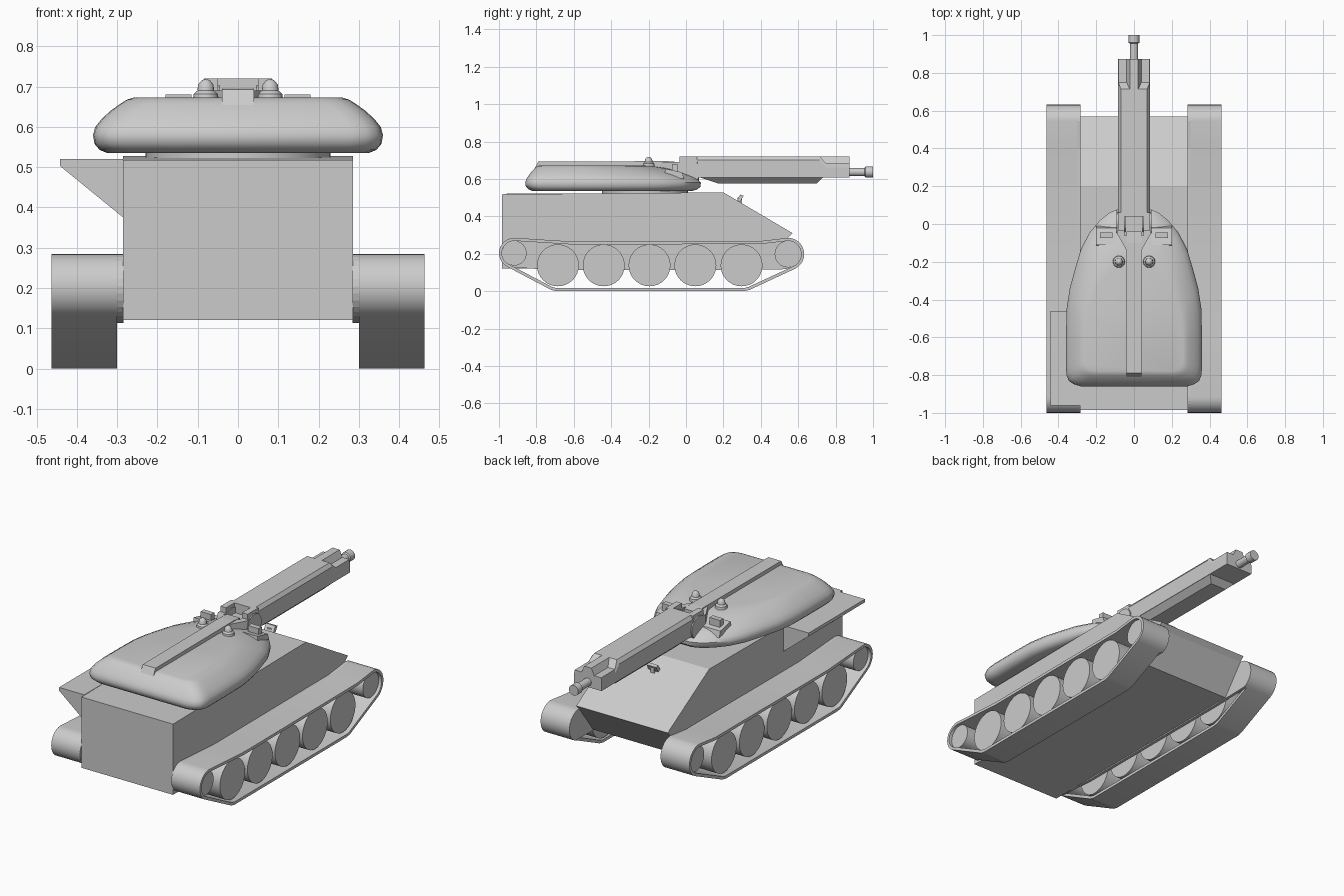
import bpy, bmesh, math
from mathutils import Vector

if "Cube" in bpy.data.objects:
    bpy.data.objects.remove(bpy.data.objects["Cube"])


def finish(name, bm, smooth=None):
    bmesh.ops.remove_doubles(bm, verts=bm.verts, dist=1e-5)
    bmesh.ops.recalc_face_normals(bm, faces=bm.faces)
    me = bpy.data.meshes.new(name)
    bm.to_mesh(me)
    bm.free()
    ob = bpy.data.objects.new(name, me)
    bpy.context.collection.objects.link(ob)
    if smooth:
        bpy.context.view_layer.objects.active = ob
        ob.select_set(True)
        bpy.ops.object.shade_smooth_by_angle(angle=math.radians(smooth))
        ob.select_set(False)
    return ob


def loft(name, rings, caps=True, closed=False, smooth=None):
    """Skin equal-length point rings."""
    bm = bmesh.new()
    vr = [[bm.verts.new(p) for p in r] for r in rings]
    n = len(vr[0])
    pairs = list(zip(vr, vr[1:])) + ([(vr[-1], vr[0])] if closed else [])
    for a, b in pairs:
        for i in range(n):
            bm.faces.new((a[i], a[(i + 1) % n], b[(i + 1) % n], b[i]))
    if caps and not closed:
        bm.faces.new(vr[0])
        bm.faces.new(vr[-1])
    return finish(name, bm, smooth)


def place(axis, u, v, w):
    return {'x': (w, u, v), 'y': (u, w, v), 'z': (u, v, w)}[axis]


def prism(name, pts, axis, a, b, smooth=None):
    return loft(name, [[place(axis, u, v, w) for u, v in pts] for w in (a, b)], smooth=smooth)


def box(name, x0, x1, y0, y1, z0, z1):
    return prism(name, [(x0, y0), (x1, y0), (x1, y1), (x0, y1)], 'z', z0, z1)


def lathe(name, axis, centre, profile, n=24, smooth=35):
    """profile: (radius, position along axis)."""
    cu, cv = centre
    ang = [2 * math.pi * i / n for i in range(n)]
    return loft(name, [[place(axis, cu + r * math.cos(t), cv + r * math.sin(t), w) for t in ang]
                       for r, w in profile], smooth=smooth)


# Hull with sloped nose
prism("hull", [(-0.985, 0.12), (-0.985, 0.518), (0.20, 0.528), (0.57, 0.31),
               (0.545, 0.285), (0.42, 0.12)], 'x', -0.285, 0.285)
# Wedge-shaped side stowage on one side only
prism("side_sponson", [(-0.285, 0.521), (-0.442, 0.521), (-0.442, 0.503), (-0.285, 0.375)],
      'y', -0.96, -0.46)
box("nose_lamp_foot", -0.012, 0.012, 0.275, 0.30, 0.46, 0.50)
prism("nose_lamp", [(0.272, 0.485), (0.29, 0.478), (0.308, 0.51), (0.29, 0.516)], 'x', -0.03, 0.03)


# Running gear
def track_loop(t):
    def arc(cy, cz, r, a0, a1, n=12):
        out = []
        for i in range(n + 1):
            a = math.radians(a0 + (a1 - a0) * i / n)
            out.append((cy + (r - t) * math.cos(a), cz + (r - t) * math.sin(a)))
        return out
    return (arc(-0.918, 0.203, 0.082, 90, 243) + [(-0.72 + t * .3, 0.006 + t), (-0.69, t), (0.31, t),
            (0.34 - t * .3, 0.007 + t)] + arc(0.545, 0.198, 0.087, -66, 90)
            + [(0.40, 0.268 - t), (-0.60, 0.265 - t)])


outer, inner = track_loop(0), track_loop(0.016)
wheels = [(y, 0.138, 0.112) for y in (-0.685, -0.44, -0.195, 0.05, 0.297)]
wheels += [(-0.918, 0.203, 0.066), (0.545, 0.198, 0.071)]
for s, side in ((1, "right"), (-1, "left")):
    x0, x1 = 0.30 * s, 0.463 * s
    loft(side + "_track", [[(x, y, z) for y, z in p] for x, p in
                           ((x0, outer), (x1, outer), (x1, inner), (x0, inner))],
         closed=True, smooth=25)
    prism(side + "_track_guard", [(y, max(z, 0.113)) for y, z in outer], 'x', 0.284 * s, 0.30 * s)
    for i, (y, z, r) in enumerate(wheels):
        lathe(f"{side}_wheel_{i + 1}", 'x', (y, z), [(r, 0.30 * s), (r, 0.445 * s)], 32)

# Turret ring and rounded turret shell
lathe("turret_ring", 'z', (0, -0.22), [(0.23, 0.50), (0.23, 0.545)], 40)
half = [(0.08, 0.08), (0.13, 0.06), (0.18, 0.02), (0.235, -0.045), (0.28, -0.13), (0.31, -0.23),
        (0.34, -0.34), (0.357, -0.45), (0.36, -0.60), (0.36, -0.76), (0.357, -0.80),
        (0.345, -0.83), (0.32, -0.848), (0.28, -0.86)]
outline = half + [(-x, y) for x, y in reversed(half)]
layers = [(0.535, .90, -.82, .03), (0.543, .955, -.84, .06), (0.558, .99, -.856, .077),
          (0.58, 1, -.86, .08), (0.60, .985, -.853, .06), (0.62, .94, -.84, .02),
          (0.64, .88, -.825, -.04), (0.658, .81, -.807, -.11), (0.668, .765, -.795, -.17),
          (0.673, .72, -.78, -.23)]
rings = [[(x * sx, yr + (y + 0.86) / 0.94 * (yf - yr), z) for x, y in outline]
         for z, sx, yr, yf in layers]
loft("turret_shell", rings, smooth=40)

# Roof spine and the flared neck that meets the gun
prism("roof_spine", [(-0.81, 0.655), (-0.79, 0.693), (-0.10, 0.695), (-0.04, 0.69), (-0.04, 0.60),
                     (-0.6, 0.60)], 'x', -0.04, 0.04)
for s, side in ((1, "right"), (-1, "left")):
    prism(side + "_neck_cheek", [(0.03 * s, -0.16), (0.045 * s, -0.13), (0.09 * s, -0.05),
                                 (0.09 * s, 0.06), (0.05 * s, 0.07), (0.05 * s, -0.06),
                                 (0.03 * s, -0.06)], 'z', 0.57, 0.69)
    lathe(side + "_trunnion", 'x', (0.015, 0.64), [(0.063, 0.045 * s), (0.063, 0.092 * s)], 24)
    box(side + "_gun_arm", 0.05 * s, 0.085 * s, -0.035, 0.06, 0.63, 0.72)
    # Roof knobs
    lathe(side + "_roof_knob", 'z', (0.08 * s, -0.20),
          [(0.034, 0.655), (0.03, 0.682), (0.021, 0.69), (0.019, 0.705), (0.011, 0.715),
           (0.005, 0.718)], 16)
    # Sight block on a wedge
    prism(side + "_sight_wedge", [(-0.115, 0.62), (-0.11, 0.655), (-0.02, 0.635), (-0.01, 0.60)],
          'x', 0.09 * s, 0.20 * s)
    box(side + "_sight_block", 0.115 * s, 0.18 * s, -0.075, -0.045, 0.62, 0.68)
box("gun_rest", -0.05, 0.05, -0.06, 0.06, 0.60, 0.665)

# Gun housing: long chamfered box, stepped front end with ridge, tapered belly
lower, upper = 0.608, 0.72


def section(y, zt, wt):
    return [(-0.085, y, lower), (0.085, y, lower), (0.085, y, zt - 0.02),
            (wt, y, zt), (-wt, y, zt), (-0.085, y, zt - 0.02)]


loft("gun_housing", [section(0.04, upper, 0.07), section(0.715, upper, 0.07),
                     section(0.75, 0.682, 0.083), section(0.873, 0.682, 0.083)])
prism("gun_end_ridge", [(-0.045, 0.67), (0.045, 0.67), (0.022, upper), (-0.022, upper)],
      'y', 0.70, 0.873)
loft("gun_belly", [[(-w, ya, z), (w, ya, z), (w, yb, z), (-w, yb, z)] for w, ya, yb, z in
                   ((0.085, 0.07, 0.735, 0.61), (0.05, 0.17, 0.70, 0.576))])

# Barrel with muzzle collar
lathe("barrel", 'y', (0, 0.637), [(0.022, 0.86), (0.022, 0.955), (0.029, 0.96), (0.029, 1.0)], 20)
